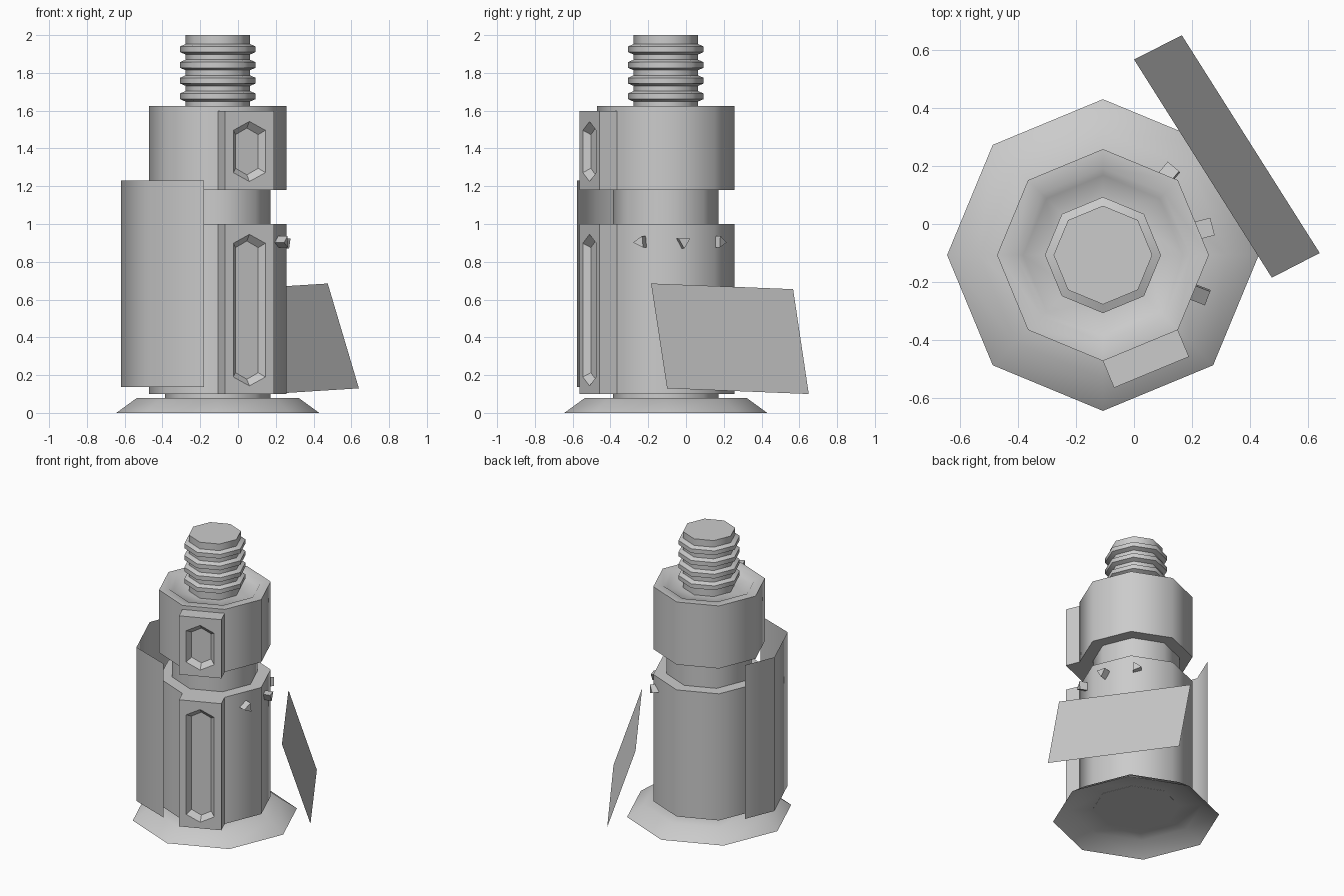
import bpy, bmesh, math
from mathutils import Vector, Matrix

cube = bpy.data.objects.get("Cube")
if cube:
    bpy.data.objects.remove(cube, do_unlink=True)

AXIS = Vector((-0.107, -0.107, 0))
SIDES = 8
BODY_R = 0.365

grey = bpy.data.materials.new("plain_grey")
grey.use_nodes = True
colour = (0.6, 0.6, 0.6, 1)
grey.diffuse_color = colour
grey.node_tree.nodes["Principled BSDF"].inputs["Base Color"].default_value = colour


def finish(name, bm, fix_normals=True, smooth=True):
    if fix_normals:
        bmesh.ops.recalc_face_normals(bm, faces=bm.faces)
    mesh = bpy.data.meshes.new(name)
    bm.to_mesh(mesh)
    bm.free()
    mesh.materials.append(grey)
    ob = bpy.data.objects.new(name, mesh)
    bpy.context.collection.objects.link(ob)
    if smooth:
        bpy.ops.object.select_all(action='DESELECT')
        ob.select_set(True)
        bpy.context.view_layer.objects.active = ob
        bpy.ops.object.shade_smooth_by_angle(angle=math.radians(50))
    return ob


def polar(r, deg, z=0):
    a = math.radians(deg)
    return AXIS + Vector((r * math.cos(a), r * math.sin(a), z))


def lathe(name, profile, caps=True):
    """Octagonal solid of revolution from (radius, height) points, bottom to top."""
    bm = bmesh.new()
    rings = [[bm.verts.new(polar(r, 360 / SIDES * i, z)) for i in range(SIDES)]
             for r, z in profile]
    for low, high in zip(rings, rings[1:]):
        for i in range(SIDES):
            j = (i + 1) % SIDES
            bm.faces.new((low[i], low[j], high[j], high[i]))
    if caps:
        bm.faces.new(rings[0][::-1])
        bm.faces.new(rings[-1])
    return finish(name, bm, fix_normals=caps)


# Stacked octagonal body
lathe("base_skirt", [(0.537, 0), (0.427, 0.08), (0.28, 0.08)], caps=False)
lathe("inner_core", [(0.28, 0.079), (0.28, 1.2)])
lathe("lower_body", [(BODY_R, 0.1), (BODY_R, 1.0)])
lathe("upper_body", [(BODY_R, 1.18), (BODY_R, 1.625), (0.3, 1.625),
                     (0.275, 1.602), (0.16, 1.602)])

# Threaded stud on top
thread = [(0.17, 1.6)]
for i in range(4):
    z = 1.676 + i * 0.083
    thread += [(0.17, z - 0.028), (0.2, z - 0.015), (0.2, z + 0.015), (0.17, z + 0.028)]
thread.append((0.17, 2.0))
lathe("threaded_stud", thread)


def window_plate(name, z0, z1, hex_low, hex_high):
    """Plate on one body face with a sunken long hexagon."""
    a = math.radians(-67.5)
    normal = Vector((math.cos(a), math.sin(a), 0))
    side = Vector((-normal.y, normal.x, 0))
    origin = AXIS + normal * BODY_R * math.cos(math.pi / SIDES)
    half = BODY_R * math.sin(math.pi / SIDES)
    bm = bmesh.new()

    def vert(s, z, d):
        return bm.verts.new(origin + side * s + normal * d + Vector((0, 0, z)))

    def hexagon(w, low, high, point, d):
        return [vert(s, z, d) for s, z in (
            (-w, low + point), (0, low), (w, low + point),
            (w, high - point), (0, high), (-w, high - point))]

    corners = [(-half, z0), (half, z0), (half, z1), (-half, z1)]
    back = [vert(s, z, -0.01) for s, z in corners]
    front = [vert(s, z, 0.1) for s, z in corners]
    rim = hexagon(0.092, hex_low, hex_high, 0.047, 0.1)
    floor = hexagon(0.065, hex_low + 0.035, hex_high - 0.035, 0.035, 0.065)
    bm.faces.new(back[::-1])
    for i in range(4):
        j = (i + 1) % 4
        bm.faces.new((back[i], back[j], front[j], front[i]))
    bm.faces.new((front[0], front[1], rim[2], rim[1], rim[0]))
    bm.faces.new((front[1], front[2], rim[3], rim[2]))
    bm.faces.new((front[2], front[3], rim[5], rim[4], rim[3]))
    bm.faces.new((front[3], front[0], rim[0], rim[5]))
    for i in range(6):
        j = (i + 1) % 6
        bm.faces.new((rim[i], rim[j], floor[j], floor[i]))
    bm.faces.new(floor)
    finish(name, bm, smooth=False)


window_plate("lower_window_plate", 0.1, 1.0, 0.143, 0.945)
window_plate("upper_window_plate", 1.18, 1.597, 1.225, 1.543)

# Thin curved guard standing off the body
bm = bmesh.new()
path = [polar(0.475, 154), polar(0.513, 180), polar(0.513, 225), polar(0.475, 261)]
columns = [[bm.verts.new(p + Vector((0, 0, z))) for z in (0.137, 1.23)] for p in path]
for a, b in zip(columns, columns[1:]):
    bm.faces.new((a[0], b[0], b[1], a[1]))
finish("curved_guard", bm, fix_normals=False)

# Tilted flat panel beside the body
bm = bmesh.new()
panel = [(0.475, -0.185, 0.685), (0.64, -0.1, 0.13), (0.165, 0.65, 0.1), (0, 0.567, 0.655)]
bm.faces.new([bm.verts.new(p) for p in panel])
finish("side_panel", bm, fix_normals=False, smooth=False)

# Three-sided pegs set around the body
for name, angle, roll in (("front_peg", -21, 35), ("middle_peg", 14.6, 0), ("rear_peg", 50, -35)):
    bm = bmesh.new()
    turn = (Matrix.Translation(polar(0.36, angle, 0.905))
            @ Matrix.Rotation(math.radians(angle), 4, 'Z')
            @ Matrix.Rotation(math.radians(roll), 4, 'X')
            @ Matrix.Rotation(math.radians(90), 4, 'Y'))
    bmesh.ops.create_cone(bm, cap_ends=True, segments=3, radius1=0.036, radius2=0.036,
                          depth=0.06, matrix=turn @ Matrix.Rotation(math.radians(-90), 4, 'Z'))
    finish(name, bm, smooth=False)
